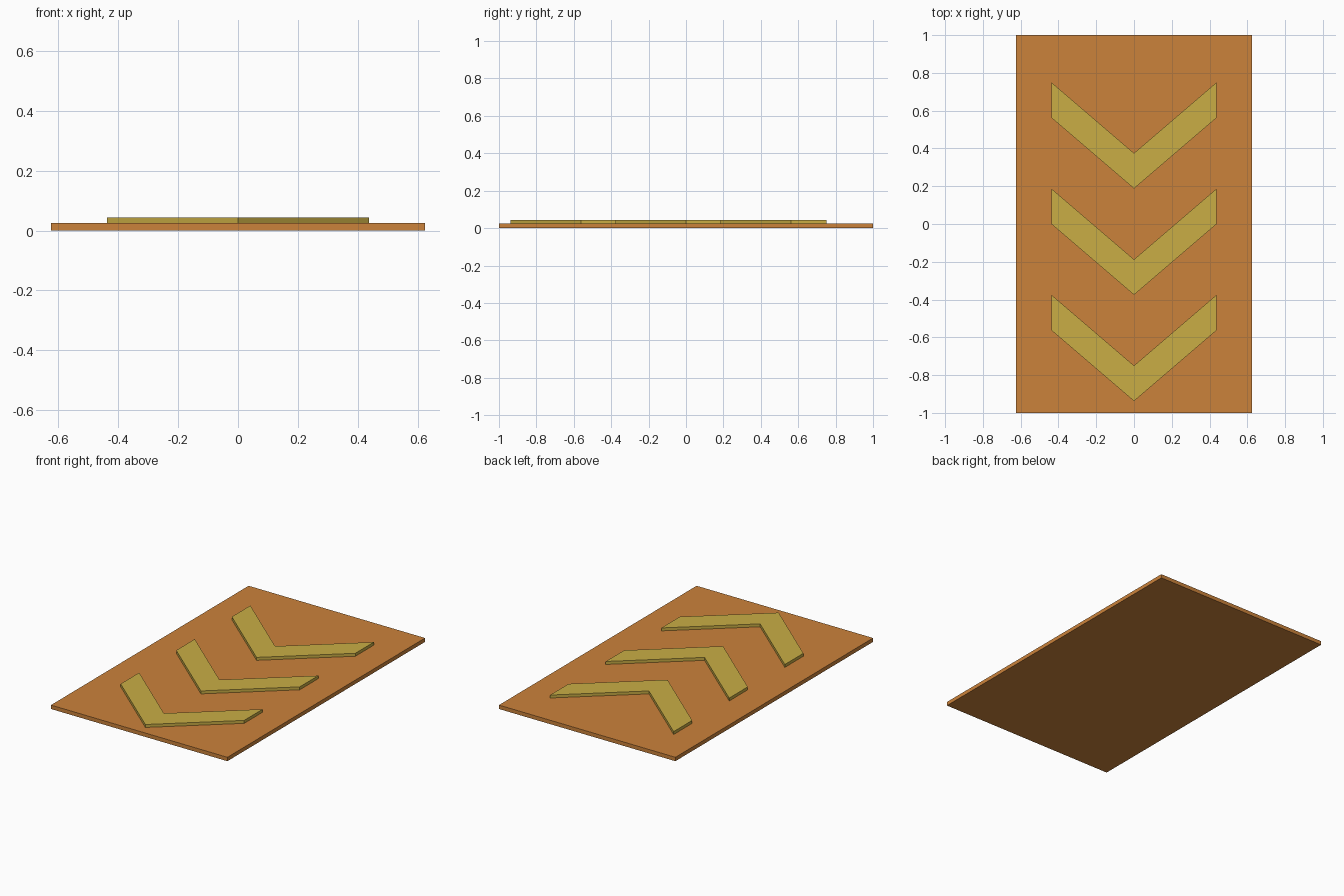
import bpy
import bmesh

cube = bpy.data.objects.get("Cube")
if cube:
    bpy.data.objects.remove(cube, do_unlink=True)


def make_material(name, color):
    mat = bpy.data.materials.new(name)
    mat.use_nodes = True
    mat.diffuse_color = color
    mat.node_tree.nodes["Principled BSDF"].inputs["Base Color"].default_value = color
    return mat


def extruded_plate(name, outline, bottom, top, mat):
    """Flat outline extruded straight up from bottom to top."""
    bm = bmesh.new()
    face = bm.faces.new([bm.verts.new((x, y, bottom)) for x, y in outline])
    result = bmesh.ops.extrude_face_region(bm, geom=[face], use_keep_orig=True)
    raised = [v for v in result["geom"] if isinstance(v, bmesh.types.BMVert)]
    bmesh.ops.translate(bm, verts=raised, vec=(0, 0, top - bottom))
    bmesh.ops.recalc_face_normals(bm, faces=bm.faces)
    mesh = bpy.data.meshes.new(name)
    bm.to_mesh(mesh)
    bm.free()
    mesh.materials.append(mat)
    obj = bpy.data.objects.new(name, mesh)
    bpy.context.collection.objects.link(obj)
    return obj


orange = make_material("orange", (0.60, 0.225, 0.043, 1))
yellow = make_material("mustard yellow", (0.585, 0.42, 0.06, 1))

# Base panel
half_width, half_length, base_top = 0.625, 1.0, 0.025
extruded_plate("base_panel",
               [(-half_width, -half_length), (half_width, -half_length),
                (half_width, half_length), (-half_width, half_length)],
               0, base_top, orange)

# Three raised chevrons pointing to the front
wing, rise, band, spacing = 0.4375, 0.375, 0.1875, 0.5625
for i, label in enumerate(("front", "middle", "back")):
    tip = -0.9375 + i * spacing
    # The arms are split at the centre line so every top face stays convex
    for side, sign in (("left", 1), ("right", -1)):
        arm = [(0, tip), (sign * wing, tip + rise),
               (sign * wing, tip + rise + band), (0, tip + band)]
        extruded_plate(f"{label}_chevron_{side}_arm", arm, base_top, 0.044, yellow)
